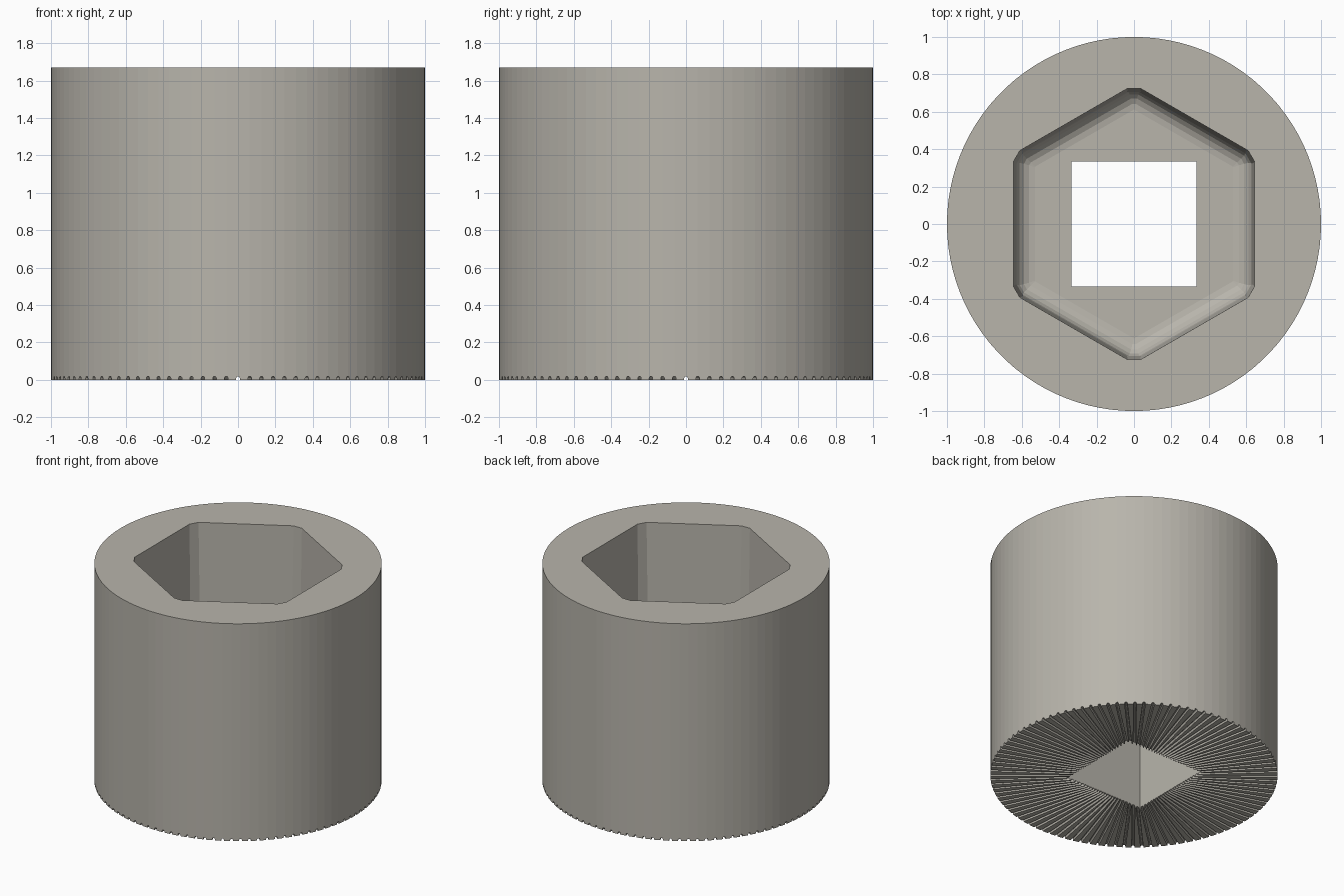
import bpy, bmesh, math
from mathutils import Matrix, Vector

cube = bpy.data.objects.get("Cube")
if cube:
    bpy.data.objects.remove(cube, do_unlink=True)

HEIGHT, FLOOR, HALF_SQUARE, TEETH = 1.67, 0.83, 0.335, 100

steel = bpy.data.materials.new("warm grey steel")
steel.use_nodes = True
colour = (0.48, 0.46, 0.41, 1)
steel.diffuse_color = colour
steel.node_tree.nodes["Principled BSDF"].inputs["Base Color"].default_value = colour


def make(name, bm):
    bmesh.ops.recalc_face_normals(bm, faces=bm.faces)
    mesh = bpy.data.meshes.new(name)
    bm.to_mesh(mesh)
    bm.free()
    mesh.materials.append(steel)
    obj = bpy.data.objects.new(name, mesh)
    bpy.context.collection.objects.link(obj)
    return obj


def loft(bm, rings):
    """Skin a list of equal point rings and cap both ends."""
    rows = [[bm.verts.new(p) for p in ring] for ring in rings]
    n = len(rows[0])
    for a, b in zip(rows, rows[1:]):
        for i in range(n):
            j = (i + 1) % n
            bm.faces.new((a[i], a[j], b[j], b[i]))
    bm.faces.new(rows[0][::-1])
    bm.faces.new(rows[-1])


def circle(r, z, n):
    return [(r * math.cos(math.tau * i / n), r * math.sin(math.tau * i / n), z)
            for i in range(n)]


def hexagon(apothem, cut, z):
    """Hexagon with points on +-y and each corner trimmed by the given cut."""
    ring = []
    radius = apothem / math.cos(math.pi / 6) - cut
    for k in range(6):
        a = math.pi / 2 + k * math.pi / 3
        out = Vector((math.cos(a), math.sin(a), 0))
        side = Vector((-out.y, out.x, 0))
        for s in (-1, 1):
            ring.append(out * radius + side * s * cut * math.sqrt(3)
                        + Vector((0, 0, z)))
    return ring


# Round body
bm = bmesh.new()
loft(bm, [circle(1, 0, TEETH), circle(1, HEIGHT, TEETH)])
body = make("socket_body", bm)

# Hexagonal pocket with slight draft and a rounded floor edge
bm = bmesh.new()
fillet, wall, corner = 0.1, 0.63, 0.02
draft = (0.645 - wall) / (HEIGHT - FLOOR - fillet)
rings = [hexagon(0.645 + draft * 0.1, corner, HEIGHT + 0.1)]
for i in range(6):
    t = i / 5 * math.pi / 2
    rings.append(hexagon(wall - fillet * (1 - math.cos(t)),
                         corner * (1 - i / 5) + 0.001,
                         FLOOR + fillet * (1 - math.sin(t))))
loft(bm, rings)
hex_cutter = make("hex_pocket_cutter", bm)

# Square drive hole
bm = bmesh.new()
bmesh.ops.create_cube(bm, size=1)
bmesh.ops.scale(bm, vec=(2 * HALF_SQUARE, 2 * HALF_SQUARE, 1.4), verts=bm.verts)
bmesh.ops.translate(bm, vec=(0, 0, 0.5), verts=bm.verts)
square_cutter = make("square_drive_cutter", bm)

# Radial grip grooves on the underside
bm = bmesh.new()
w = 0.0095
profile = [(-w, -0.02), (w, -0.02), (w, 0.01), (w * 0.6, 0.017),
           (-w * 0.6, 0.017), (-w, 0.01)]
for k in range(TEETH):
    a = math.tau * k / TEETH
    start = (HALF_SQUARE - 0.01) / max(abs(math.cos(a)), abs(math.sin(a)))
    turn = Matrix.Rotation(a, 4, 'Z')
    loft(bm, [[turn @ Vector((r, y, z)) for y, z in profile]
              for r in (start, 1.1)])
groove_cutter = make("grip_groove_cutter", bm)

# Cut everything out of the body
for cutter in (hex_cutter, square_cutter, groove_cutter):
    mod = body.modifiers.new(cutter.name, 'BOOLEAN')
    mod.operation = 'DIFFERENCE'
    mod.solver = 'EXACT'
    mod.object = cutter
    cutter.hide_render = True
    cutter.hide_viewport = True
    cutter.display_type = 'WIRE'

# Freeze the result and remove the cutters
bpy.context.view_layer.update()
graph = bpy.context.evaluated_depsgraph_get()
result = bpy.data.meshes.new_from_object(body.evaluated_get(graph))
body.modifiers.clear()
body.data = result
for cutter in (hex_cutter, square_cutter, groove_cutter):
    bpy.data.objects.remove(cutter, do_unlink=True)
